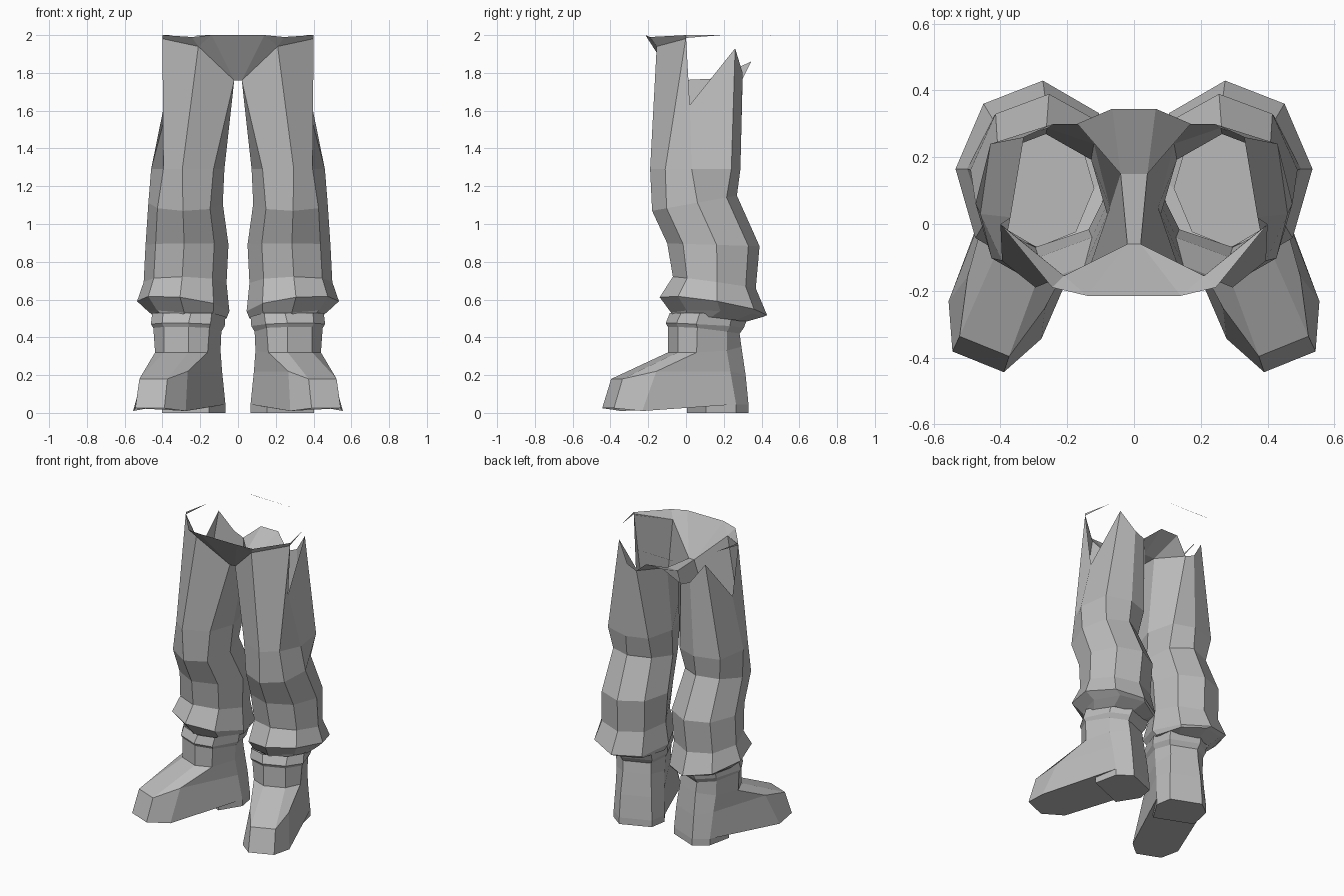
import bpy, bmesh, math
from mathutils import Vector

if "Cube" in bpy.data.objects:
    bpy.data.objects.remove(bpy.data.objects["Cube"])

grey = bpy.data.materials.new("plain grey")
grey.use_nodes = True
COLOUR = (0.5, 0.5, 0.5, 1)
grey.diffuse_color = COLOUR
grey.node_tree.nodes["Principled BSDF"].inputs["Base Color"].default_value = COLOUR


def finish(name, bm, mirror=True):
    me = bpy.data.meshes.new(name)
    bm.to_mesh(me)
    bm.free()
    me.materials.append(grey)
    ob = bpy.data.objects.new(name, me)
    bpy.context.collection.objects.link(ob)
    if mirror:
        ob.modifiers.new("Mirror", 'MIRROR').use_mirror_merge = False
    return ob


def loft(name, rings, cap_bottom=False):
    """Skin equal-length rings, listed from bottom to top."""
    bm = bmesh.new()
    vs = [[bm.verts.new(p) for p in ring] for ring in rings]
    n = len(vs[0])
    for a, b in zip(vs, vs[1:]):
        for i in range(n):
            j = (i + 1) % n
            bm.faces.new((a[i], a[j], b[j], b[i]))
    if cap_bottom:
        bm.faces.new(vs[0][::-1])
    return finish(name, bm)


def panel(name, points, faces, mirror=True):
    bm = bmesh.new()
    vs = [bm.verts.new(p) for p in points]
    for f in faces:
        bm.faces.new([vs[i] for i in f])
    return finish(name, bm, mirror)


def octagon(z, x0, x1, y0, y1, tilt_x=0.0, tilt_y=0.0):
    """Eight-sided ring filling the given extents, on a tilted plane."""
    cx, cy, rx, ry = (x0 + x1) / 2, (y0 + y1) / 2, (x1 - x0) / 2, (y1 - y0) / 2
    ring = []
    for k in range(8):
        a = math.radians(4 + 45 * k)
        dx, dy = rx * math.cos(a), ry * math.sin(a)
        ring.append((cx + dx, cy + dy, z + tilt_x * dx + tilt_y * dy))
    return ring


# Foot frame: turned outwards
YAW = math.radians(22)
FWD = Vector((math.sin(YAW), -math.cos(YAW), 0))
SIDE = Vector((math.cos(YAW), math.sin(YAW), 0))
ORIGIN = Vector((0.30, 0.0, 0))


def foot_ring(half):
    """Symmetric ring from (forward, half width, height), toe to heel."""
    def place(u, v, z):
        return ORIGIN + FWD * u + SIDE * v + Vector((0, 0, z))
    return ([place(u, w, z) for u, w, z in half] +
            [place(u, -w, z) for u, w, z in reversed(half)])


# Boot: sole, toe box, ankle and narrow top tucked into the cuff
loft("boot", [
    foot_ring([(0.445, .083, .025), (0.31, .150, .01), (-.22, .163, .045), (-.315, .105, .04)]),
    foot_ring([(0.395, .080, .18), (0.22, .125, .22), (-.19, .156, .22), (-.30, .10, .20)]),
    foot_ring([(0.075, .070, .32), (0.00, .150, .32), (-.17, .155, .33), (-.28, .09, .35)]),
    foot_ring([(0.075, .070, .455), (0.00, .160, .45), (-.17, .160, .43), (-.27, .09, .42)]),
    foot_ring([(0.085, .075, .475), (0.01, .170, .47), (-.18, .175, .46), (-.29, .10, .45)]),
    foot_ring([(0.060, .080, .53), (-.01, .170, .53), (-.19, .175, .51), (-.31, .10, .50)]),
], cap_bottom=True)

# Heel block under the back of the boot
heel = [(-.06, .135), (-.22, .163), (-.315, .105)]
loft("boot_heel", [foot_ring([(u, w, z) for u, w in heel]) for z in (0.0, 0.045)],
     cap_bottom=True)

# Seam above the knee, shared by the lower leg and the thigh
seam = [(x, y, 1.29) for x, y in (
    (.46, .03), (.43, .24), (.26, .288), (.12, .24),
    (.072, .05), (.13, -.12), (.295, -.19), (.395, -.11))]

# Lower trouser leg with baggy cuff, calf and knee
lower = [
    octagon(.50, .12, .44, -.07, .31, .05, -.10),
    octagon(.52, .06, .48, -.08, .41, .10, -.04),
    octagon(.565, .045, .535, -.14, .43, .12, -.16),
    octagon(.69, .06, .50, -.07, .37, .02, -.14),
    octagon(.89, .05, .49, -.10, .39, 0, -.03),
    octagon(1.11, .08, .475, -.18, .27, 0, .18),
    seam,
]
loft("lower_leg", lower)

# Thigh with a ragged open rim
rim = [(.37, .02, 1.63), (.33, .26, 1.93), (.24, .30, 1.80), (.17, .30, 1.77),
       (.04, .15, 1.77), (.02, -.06, 1.76), (.21, -.155, 1.94), (.40, 0, 1.99)]
loft("thigh", [seam, rim])

# Front waist: middle V panel plus a wing on each side
panel("waist_front",
      [(-.14, -.215, 2), (.14, -.215, 2), (.21, -.155, 1.94),
       (.02, -.06, 1.76), (-.02, -.06, 1.76), (-.21, -.155, 1.94)],
      [(0, 5, 4), (0, 4, 3, 1), (1, 3, 2)], mirror=False)
panel("waist_wing",
      [(.14, -.215, 2), (.21, -.155, 1.94), (.40, 0, 1.98), (.40, 0, 2), (.245, -.19, 1.99)],
      [(0, 1, 4), (4, 1, 2, 3)])

# Crotch strip running to the back, with side gussets
panel("crotch_strip",
      [(-.02, -.06, 1.76), (.02, -.06, 1.76), (.04, .15, 1.77), (-.04, .15, 1.77),
       (.065, .345, 1.86), (-.065, .345, 1.86)],
      [(0, 3, 2, 1), (3, 5, 4, 2)], mirror=False)
panel("crotch_gusset",
      [(.04, .15, 1.77), (.065, .345, 1.86), (.17, .30, 1.77)],
      [(0, 1, 2)])

# Thin slivers left of the waistband
panel("waist_side_sliver", [(.40, 0, 1.985), (.36, .19, 2.0), (.40, 0, 2.0)], [(0, 1, 2)])
panel("waist_back_sliver", [(-.22, .45, 1.998), (.17, .44, 1.998), (-.22, .45, 2.0)],
      [(0, 2, 1)], mirror=False)
